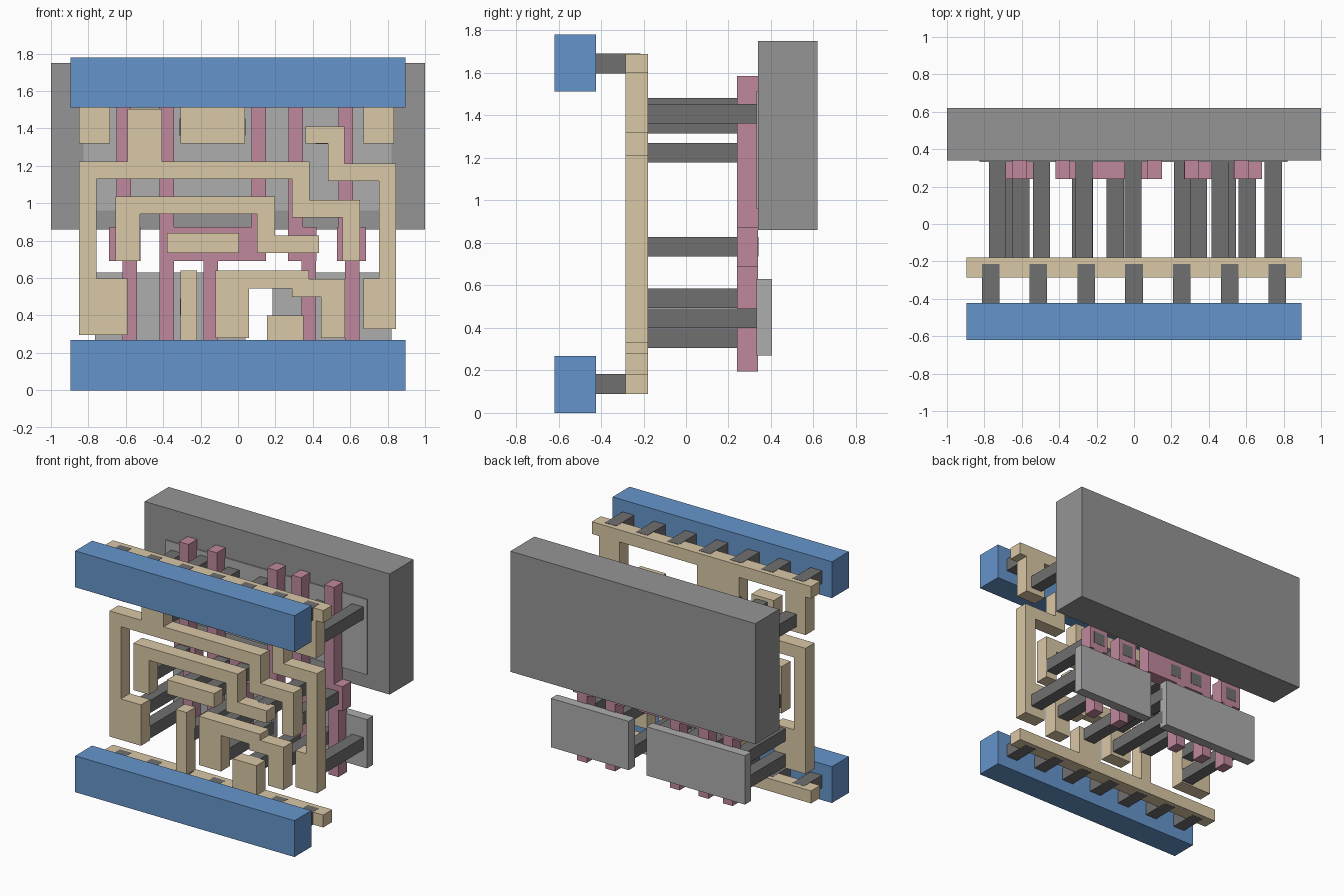
import bpy, bmesh

def mat(name, r, g, b):
    m = bpy.data.materials.new(name)
    m.diffuse_color = (r, g, b, 1)
    return m

BLUE = mat("blue", 0.13, 0.30, 0.60)
TAN = mat("tan", 0.70, 0.58, 0.38)
PINK = mat("pink", 0.53, 0.25, 0.34)
DARK = mat("dark_grey", 0.16, 0.16, 0.16)
MID = mat("mid_grey", 0.30, 0.30, 0.30)
LIGHT = mat("light_grey", 0.42, 0.42, 0.42)

def plate(name, outline, y0, y1, material):
    """Extrude a front-view (x, z) outline from y0 back to y1."""
    bm = bmesh.new()
    face = bm.faces.new([bm.verts.new((x, y0, z)) for x, z in outline])
    res = bmesh.ops.extrude_face_region(bm, geom=[face])
    for v in res["geom"]:
        if isinstance(v, bmesh.types.BMVert):
            v.co.y = y1
    bmesh.ops.recalc_face_normals(bm, faces=bm.faces[:])
    me = bpy.data.meshes.new(name)
    bm.to_mesh(me)
    bm.free()
    me.materials.append(material)
    ob = bpy.data.objects.new(name, me)
    bpy.context.collection.objects.link(ob)
    return ob

def block(name, x0, x1, z0, z1, y0, y1, material):
    return plate(name, [(x0, z0), (x1, z0), (x1, z1), (x0, z1)], y0, y1, material)

def post(name, x, z, y0, y1, w=0.092):
    h = w / 2
    return block(name, x - h, x + h, z - h, z + h, y0, y1, DARK)

# Back slab and thin inset panels
block("back_slab", -1, 1, 0.86, 1.75, 0.34, 0.62, MID)
block("upper_panel", -0.825, 0.82, 0.96, 1.515, 0.332, 0.405, LIGHT)
block("lower_panel_left", -0.765, 0.04, 0.27, 0.63, 0.332, 0.405, LIGHT)
block("lower_panel_right", 0.185, 0.82, 0.27, 0.63, 0.332, 0.405, LIGHT)

# Front rails and the short pegs joining them to the tan bars
for name, z0, zp in (("bottom", 0, 0.136), ("top", 1.512, 1.645)):
    block(name + "_rail", -0.895, 0.895, z0, z0 + 0.268, -0.62, -0.423, BLUE)
    for i in range(-3, 4):
        post(name + "_peg", i * 0.2555, zp, -0.423, -0.215, 0.094)

# Pink strips: each has upper and lower fingers around a wide pad
def strip(name, outline):
    plate(name, outline, 0.241, 0.34, PINK)

B, P0, P1, T = 0.195, 0.69, 0.872, 1.585

def jog_strip(name, pad, upper, lower):
    strip(name, [(lower, B), (lower + .078, B), (lower + .078, P0), (pad[1], P0),
                 (pad[1], P1), (upper + .078, P1), (upper + .078, T), (upper, T),
                 (upper, P1), (pad[0], P1), (pad[0], P0), (lower, P0)])

jog_strip("left_strip", (-0.69, -0.52), -0.65, -0.618)
jog_strip("inner_right_strip", (0.268, 0.42), 0.27, 0.34)
jog_strip("right_strip", (0.53, 0.685), 0.537, 0.572)
strip("middle_strip", [(-0.42, B), (-0.342, B), (-0.342, P0), (-0.185, P0), (-0.185, B),
                       (-0.107, B), (-0.107, P0), (0.15, P0), (0.15, T), (0.072, T),
                       (0.072, P1), (-0.342, P1), (-0.342, T), (-0.42, T)])

# Tan traces
def trace(name, outline):
    plate(name, outline, -0.285, -0.18, TAN)

R = 0.895
trace("top_bar", [(-R, 1.60), (-.85, 1.60), (-.85, 1.32), (-.685, 1.32), (-.685, 1.60),
                  (-.307, 1.60), (-.307, 1.32), (.037, 1.32), (.037, 1.60), (.67, 1.60),
                  (.67, 1.32), (.835, 1.32), (.835, 1.60), (R, 1.60), (R, 1.69), (-R, 1.69)])
trace("bottom_bar", [(-R, .09), (R, .09), (R, .182), (.35, .182), (.35, .40), (.155, .40),
                     (.155, .182), (-.22, .182), (-.22, .64), (-.307, .64), (-.307, .182),
                     (-R, .182)])
trace("long_trace", [(-.85, .295), (-.592, .295), (-.592, .597), (-.757, .597), (-.757, 1.13),
                     (.29, 1.13), (.29, .925), (.56, .925), (.56, .69), (.653, .69),
                     (.653, 1.017), (.382, 1.017), (.382, 1.222), (-.407, 1.222),
                     (-.407, 1.505), (-.59, 1.505), (-.59, 1.222), (-.85, 1.222)])
trace("inner_trace", [(-.655, .69), (-.525, .69), (-.525, .943), (.102, .943), (.102, .735),
                      (.433, .735), (.433, .827), (.197, .827), (.197, 1.035), (-.655, 1.035)])
block("short_trace", -.38, .005, .735, .84, -0.285, -0.18, TAN)
trace("lower_trace", [(-.12, .28), (.06, .28), (.06, .545), (.288, .545), (.288, .50),
                      (.443, .50), (.443, .28), (.572, .28), (.572, .595), (.38, .595),
                      (.38, .64), (-.12, .64)])
trace("right_trace", [(.67, .328), (.845, .328), (.845, 1.212), (.57, 1.212), (.57, 1.41),
                      (.362, 1.41), (.362, 1.32), (.482, 1.32), (.482, 1.12), (.755, 1.12),
                      (.755, .597), (.67, .597)])

# Long posts from the traces back to the strips
for x in (-0.605, -0.285, -0.10, 0.345, 0.605):
    post("strip_post", x, 0.782, -0.2, 0.342)

# Long posts from the traces back to the panels
for x, z in ((-.73, 1.408), (-.268, 1.408), (-.005, 1.408), (.745, 1.408),
             (-.495, 1.435), (-.495, 1.225), (.46, 1.362)):
    post("upper_post", x, z, -0.2, 0.36)
for x, z in ((-.64, .352), (-.64, .54), (-.265, .445), (-.005, .352), (-.005, .54),
             (.26, .352), (.50, .445), (.745, .445)):
    post("lower_post", x, z, -0.2, 0.36)
